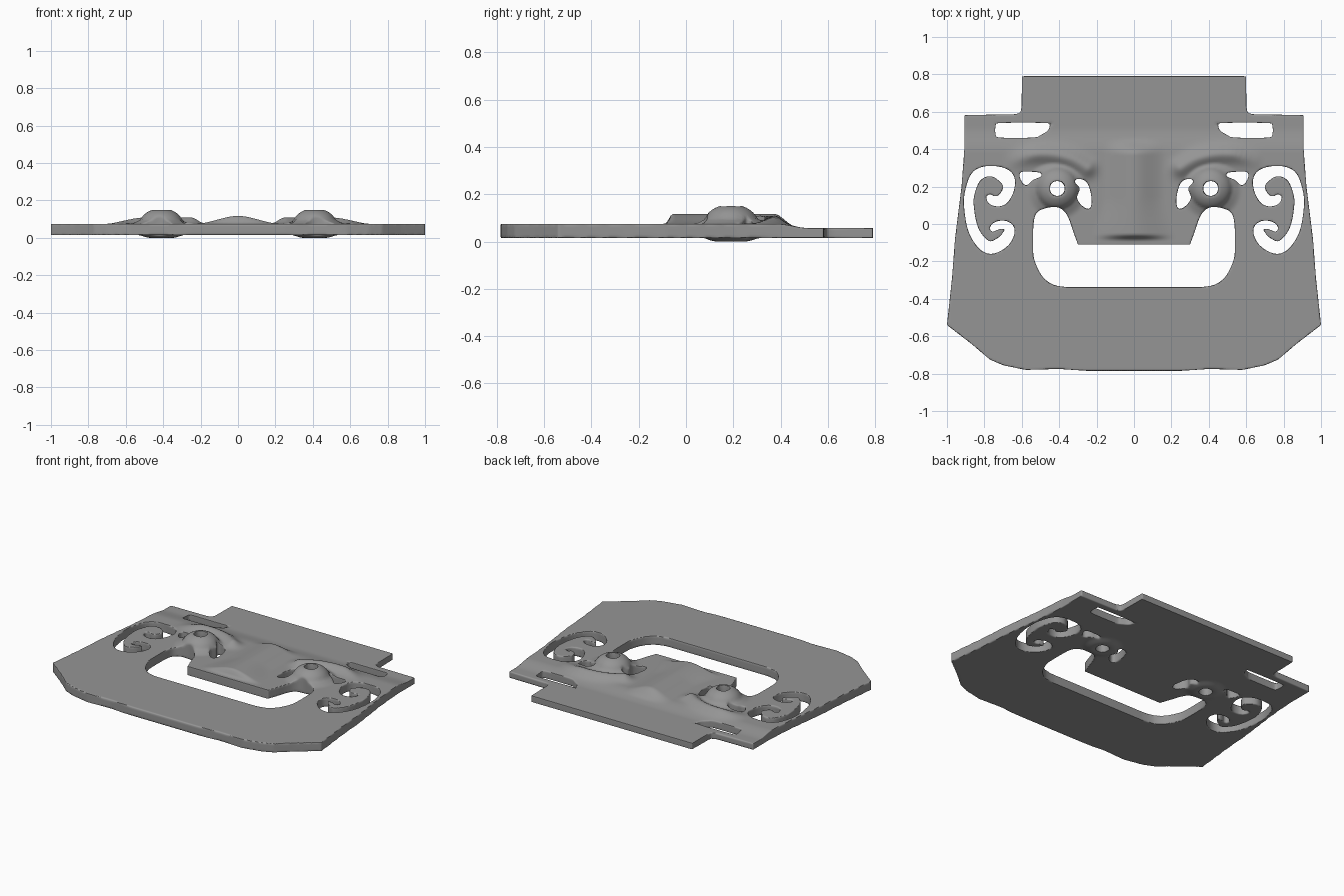
import bpy
import math
from mathutils import Vector

if "Cube" in bpy.data.objects:
    bpy.data.objects.remove(bpy.data.objects["Cube"])

Z0, Z1 = 0.015, 0.075
EYE = (0.41, 0.19)


def smooth(pts, n=6):
    """Catmull-Rom sampling of an open list of tuples."""
    out = []
    for i in range(len(pts) - 1):
        p = [pts[max(0, min(len(pts) - 1, i + k))] for k in (-1, 0, 1, 2)]
        for s in range(n):
            t = s / n
            out.append([0.5 * (2 * b + (c - a) * t + (2 * a - 5 * b + 4 * c - d) * t * t
                               + (3 * b - a - 3 * c + d) * t ** 3) for a, b, c, d in zip(*p)])
    out.append(list(pts[-1]))
    return out


def both_halves(half):
    return half + [(-p[0], p[1]) for p in reversed(half)]


def mirrored(loop):
    return [loop, [(-p[0], p[1]) for p in loop]]


def stroke(path):
    """Outline of a variable-width brush stroke through (x, y, half width) points."""
    s = smooth(path)
    left, right = [], []
    for i, (x, y, w) in enumerate(s):
        a, b = s[max(i - 1, 0)], s[min(i + 1, len(s) - 1)]
        d = Vector((b[0] - a[0], b[1] - a[1])).normalized()
        left.append((x - d.y * w, y + d.x * w))
        right.append((x + d.y * w, y - d.x * w))
    return left + right[::-1]


# Outer silhouette and mouth opening
outline = both_halves([(0.598, 0.79), (0.602, 0.62), (0.607, 0.597), (0.63, 0.587), (0.907, 0.582),
                       (0.907, 0.40), (0.922, 0.20), (0.957, -0.08), (0.972, -0.28), (1.0, -0.54),
                       (0.87, -0.64), (0.77, -0.725), (0.70, -0.755), (0.58, -0.78),
                       (0.40, -0.775), (0.25, -0.785)])
mouth = both_halves([(0.30, -0.11)] + smooth(
    [(0.305, -0.095), (0.325, -0.04), (0.345, 0.02), (0.37, 0.065), (0.41, 0.09),
     (0.47, 0.085), (0.52, 0.06), (0.537, 0.0), (0.54, -0.13), (0.53, -0.20),
     (0.49, -0.28), (0.43, -0.325), (0.35, -0.338)], 4))

# Strap slots, eye corners, pupils and scroll cut-outs
slot = [(0.45, 0.525), (0.465, 0.54), (0.72, 0.54), (0.74, 0.525), (0.74, 0.48), (0.72, 0.462),
        (0.54, 0.462), (0.50, 0.475), (0.46, 0.50), (0.45, 0.525)]
inner = [(0.28, 0.24), (0.25, 0.22), (0.23, 0.16), (0.228, 0.10), (0.245, 0.08), (0.28, 0.10),
         (0.305, 0.14), (0.29, 0.19), (0.315, 0.22), (0.31, 0.24), (0.28, 0.24)]
outer = [(0.50, 0.275), (0.56, 0.28), (0.61, 0.275), (0.605, 0.235), (0.575, 0.205),
         (0.54, 0.235), (0.495, 0.255), (0.50, 0.275)]
pupil = [(EYE[0] + 0.04 * math.cos(i * math.pi / 16), EYE[1] + 0.04 * math.sin(i * math.pi / 16))
         for i in range(32)]
scroll = stroke([(0.78, 0.155, 0.015), (0.755, 0.125, 0.025), (0.705, 0.13, 0.03),
                 (0.67, 0.19, 0.03), (0.685, 0.25, 0.04), (0.76, 0.283, 0.028),
                 (0.835, 0.262, 0.03), (0.872, 0.19, 0.027), (0.883, 0.10, 0.026),
                 (0.855, -0.04, 0.028), (0.78, -0.125, 0.033), (0.70, -0.095, 0.033),
                 (0.665, -0.035, 0.028), (0.69, -0.005, 0.022), (0.735, -0.01, 0.022),
                 (0.765, -0.035, 0.015)])

loops = [outline, mouth]
for hole in ([p[:2] for p in smooth(slot, 3)][:-1], [p[:2] for p in smooth(inner, 4)][:-1],
             [p[:2] for p in smooth(outer, 4)][:-1], pupil, scroll):
    loops += mirrored(hole)

# Extruded plate from the profile curve
cu = bpy.data.curves.new("mask_plate", 'CURVE')
cu.dimensions = '2D'
cu.fill_mode = 'BOTH'
cu.extrude = (Z1 - Z0) / 2
for loop in loops:
    sp = cu.splines.new('POLY')
    sp.points.add(len(loop) - 1)
    for q, p in zip(sp.points, loop):
        q.co = (p[0], p[1], 0, 1)
    sp.use_cyclic_u = True
plate = bpy.data.objects.new("mask_plate", cu)
bpy.context.collection.objects.link(plate)
bpy.context.view_layer.objects.active = plate
plate.select_set(True)
bpy.ops.object.convert(target='MESH')
plate = bpy.context.object
plate.name = "mask_plate"
bpy.ops.object.mode_set(mode='EDIT')
bpy.ops.mesh.select_all(action='SELECT')
bpy.ops.mesh.remove_doubles(threshold=0.0005)
bpy.ops.mesh.normals_make_consistent(inside=False)
bpy.ops.object.mode_set(mode='OBJECT')
plate.data.remesh_voxel_size = 0.01
bpy.ops.object.voxel_remesh()

# Soften the rims slightly
soft = plate.modifiers.new("soft_rims", 'SMOOTH')
soft.factor = 0.5
soft.iterations = 2
bpy.ops.object.modifier_apply(modifier=soft.name)


def ramp(a, b, v):
    t = max(0.0, min(1.0, (v - a) / (b - a)))
    return t * t * (3 - 2 * t)


brow = [p[:2] for p in smooth([(0.25, 0.30), (0.33, 0.345), (0.43, 0.37), (0.54, 0.37),
                               (0.65, 0.34)], 5)]


def relief(x, y):
    """Raised height of the face: nose, brows and domed eyes."""
    ax = abs(x)
    width = 0.17 + 0.06 * ramp(0.15, -0.08, y)
    nose = 0.042 * ramp(width, 0.0, ax) * ramp(-0.09, -0.055, y) * ramp(0.46, 0.37, y)
    d = min(math.hypot(ax - p[0], y - p[1]) for p in brow) if 0.1 < y < 0.5 else 1
    ridge = 0.034 * math.exp(-(d / 0.045) ** 2) * ramp(0.72, 0.5, ax)
    r = math.hypot(ax - EYE[0], y - EYE[1])
    dome = 0.082 * math.sqrt(max(0, 1 - (r / 0.115) ** 2))
    dome = min(0.075, max(dome, 0.03 * ramp(0.17, 0.08, r)))
    return max(nose, ridge, dome) - 0.018 * ramp(0.38, 0.52, y)


# Push the relief up on the face and bulge the eyes slightly on the back
for v in plate.data.vertices:
    x, y, z = v.co
    t = max(0.0, min(1.0, (z + 0.03) / 0.06))
    r = math.hypot(abs(x) - EYE[0], y - EYE[1])
    v.co.z = z + (Z0 + Z1) / 2 + t * relief(x, y) - (1 - t) * 0.015 * ramp(0.13, 0.06, r)
bpy.ops.object.shade_smooth_by_angle(angle=math.radians(60))

# Dark grey finish
grey = bpy.data.materials.new("dark_grey")
grey.diffuse_color = (0.3, 0.3, 0.3, 1)
grey.use_nodes = True
grey.node_tree.nodes["Principled BSDF"].inputs["Base Color"].default_value = grey.diffuse_color
plate.data.materials.clear()
plate.data.materials.append(grey)
for poly in plate.data.polygons:
    poly.material_index = 0
